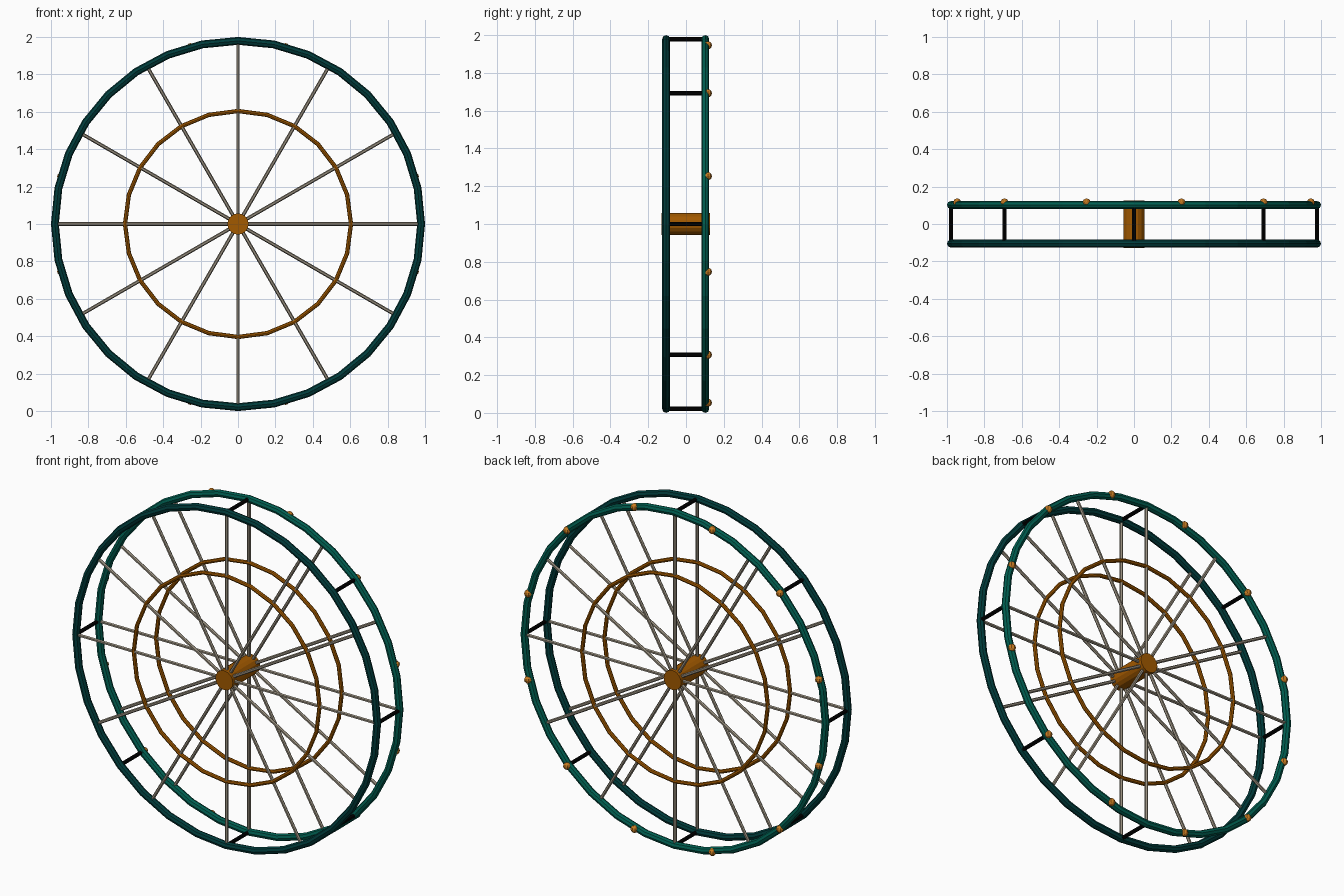
import bpy
from math import cos, sin, pi, radians
from mathutils import Vector

cube = bpy.data.objects.get("Cube")
if cube:
    bpy.data.objects.remove(cube, do_unlink=True)

CENTRE_Z = 1.0
RIM_R = 0.979
FRONT_Y, BACK_Y = -0.105, 0.102


def material(name, rgb):
    m = bpy.data.materials.new(name)
    m.use_nodes = True
    m.diffuse_color = (*rgb, 1)
    m.node_tree.nodes["Principled BSDF"].inputs["Base Color"].default_value = (*rgb, 1)
    return m


dark_teal = material("dark teal", (0.0, 0.045, 0.044))
green_teal = material("green teal", (0.0, 0.115, 0.082))
bronze = material("bronze", (0.36, 0.1, 0.0))
amber = material("amber", (0.58, 0.2, 0.015))
steel = material("warm grey", (0.32, 0.28, 0.215))
black = material("black", (0.0, 0.0, 0.0))


def finish(name, mat):
    ob = bpy.context.object
    ob.name = name
    ob.data.materials.append(mat)
    return ob


def polar(radius, angle, y):
    return Vector((radius * cos(angle), y, CENTRE_Z + radius * sin(angle)))


def ring(name, radius, tube, segments, y, mat):
    bpy.ops.mesh.primitive_torus_add(
        major_radius=radius, minor_radius=tube, major_segments=segments,
        minor_segments=8, location=(0, y, CENTRE_Z), rotation=(pi / 2, 0, 0))
    return finish(name, mat)


def rod(name, start, end, radius, sides, mat):
    axis = end - start
    bpy.ops.mesh.primitive_cylinder_add(
        vertices=sides, radius=radius, depth=axis.length,
        location=(start + end) / 2,
        rotation=axis.to_track_quat('Z', 'Y').to_euler())
    return finish(name, mat)


# Two wheel faces: outer rim, inner ring and twelve spokes each
for side, y, rim_mat in (("front", FRONT_Y, dark_teal), ("back", BACK_Y, green_teal)):
    ring(side + "_rim", RIM_R, 0.021, 32, y, rim_mat)
    ring(side + "_inner_ring", 0.604, 0.0115, 24, y, bronze)
    for i in range(12):
        rod(f"{side}_spoke_{i + 1}", polar(0, 0, y),
            polar(RIM_R, radians(30 * i), y), 0.0095, 6, steel)

# Hub through both faces
rod("hub", Vector((0, -0.129, CENTRE_Z)), Vector((0, 0.126, CENTRE_Z)), 0.057, 16, bronze)

# Cross bars joining the rims
for i in range(8):
    a = radians(45 * i)
    rod(f"cross_bar_{i + 1}", polar(RIM_R, a, FRONT_Y), polar(RIM_R, a, BACK_Y),
        0.0115, 6, black)

# Lamps on the back rim, midway between spokes
for i in range(12):
    bpy.ops.mesh.primitive_uv_sphere_add(
        segments=8, ring_count=6, radius=0.0215,
        location=polar(RIM_R, radians(15 + 30 * i), 0.116))
    finish(f"lamp_{i + 1}", amber)
